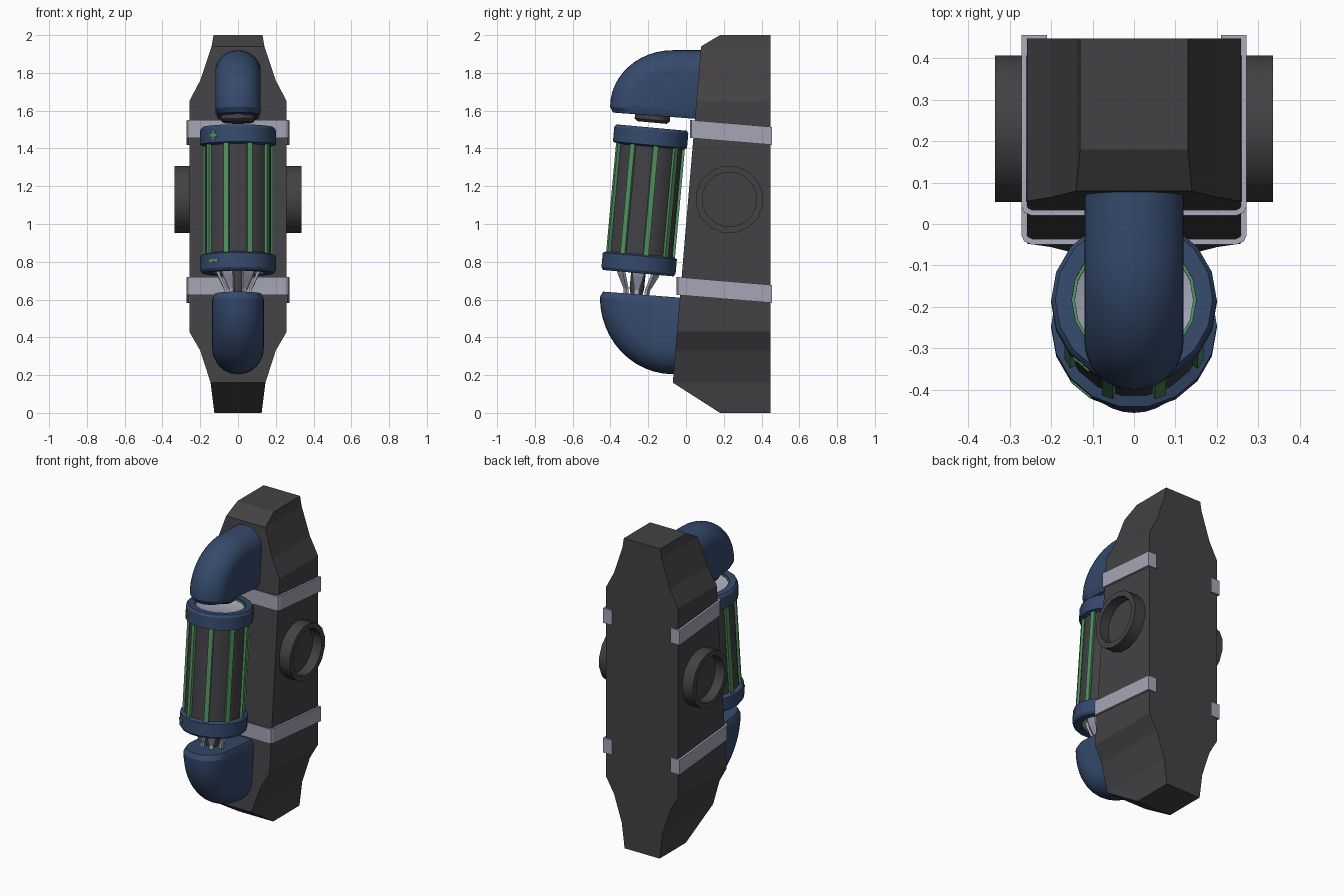
import bpy, bmesh
from math import sin, cos, pi, radians
from mathutils import Matrix, Vector

if "Cube" in bpy.data.objects:
    bpy.data.objects.remove(bpy.data.objects["Cube"])


def material(name, rgb):
    m = bpy.data.materials.new(name)
    m.use_nodes = True
    m.diffuse_color = (*rgb, 1)
    m.node_tree.nodes["Principled BSDF"].inputs["Base Color"].default_value = (*rgb, 1)
    return m


DARK = material("dark grey", (0.055, 0.053, 0.058))
BLUE = material("navy blue", (0.035, 0.068, 0.15))
GREEN = material("leaf green", (0.085, 0.29, 0.12))
STEEL = material("light steel", (0.38, 0.38, 0.47))

# The front of the housing and the cell lean back by the same small angle
LEAN = 0.084
CELL = Matrix.Translation((0, -0.2175, 1.125)) @ Matrix.Rotation(radians(-5.2), 4, 'X')


def front_y(z):
    return -0.07 + (z - 0.16) * LEAN


def finish(bm, name, mat, matrix=None, smooth=True):
    bmesh.ops.remove_doubles(bm, verts=bm.verts, dist=0.0002)
    bmesh.ops.recalc_face_normals(bm, faces=bm.faces)
    if matrix:
        bm.transform(matrix)
    mesh = bpy.data.meshes.new(name)
    bm.to_mesh(mesh)
    bm.free()
    obj = bpy.data.objects.new(name, mesh)
    bpy.context.collection.objects.link(obj)
    mesh.materials.append(mat)
    if smooth:
        bpy.ops.object.select_all(action='DESELECT')
        obj.select_set(True)
        bpy.context.view_layer.objects.active = obj
        bpy.ops.object.shade_smooth_by_angle(angle=radians(30))
    return obj


def loft(bm, sections, caps=True, closed=False):
    rings = [[bm.verts.new(p) for p in s] for s in sections]
    n = len(rings[0])
    pairs = list(zip(rings, rings[1:])) + ([(rings[-1], rings[0])] if closed else [])
    for a, b in pairs:
        for i in range(n):
            j = (i + 1) % n
            bm.faces.new((a[i], a[j], b[j], b[i]))
    if caps:
        bm.faces.new(rings[0])
        bm.faces.new(rings[-1])


def lathe(name, mat, profile, sides, matrix, closed=False):
    bm = bmesh.new()
    step = 2 * pi / sides
    loft(bm, [[(r * sin((i + 0.5) * step), -r * cos((i + 0.5) * step), h)
               for i in range(sides)] for r, h in profile], not closed, closed)
    return finish(bm, name, mat, matrix)


def block(bm, size, matrix):
    bmesh.ops.create_cube(bm, size=1, matrix=matrix @ Matrix.Diagonal((*size, 1)))


def around(degrees, radius, h):
    """Place at an angle from the front; local -y points outward."""
    return Matrix.Rotation(radians(degrees), 4, 'Z') @ Matrix.Translation((0, -radius, h))


# Housing: stacked rectangles with a leaning front and tapered ends
levels = [(0, 0.125), (0.16, 0.145), (0.33, 0.2), (0.43, 0.258),
          (1.65, 0.258), (1.76, 0.2), (1.94, 0.14), (2, 0.13)]
bm = bmesh.new()
sections = []
for z, w in levels:
    y = 0.18 if z in (0, 2) else front_y(z)
    sections.append([(-w, y, z), (w, y, z), (w, 0.448, z), (-w, 0.448, z)])
loft(bm, sections)
finish(bm, "housing", DARK, smooth=False)


# Straps: open bands hooking around the back corners
def strap(name, z, height=0.095, t=0.013):
    yf = front_y(z) - 0.022
    outer = [(0.21, 0.456), (0.272, 0.456), (0.272, yf + 0.022), (0.265, yf + 0.007), (0.248, yf)]
    inner = [(0.21, 0.456 - t), (0.272 - t, 0.456 - t), (0.272 - t, yf + 0.026),
             (0.256, yf + 0.018), (0.246, yf + t)]
    path = list(zip(outer, inner))
    path += [((-a[0], a[1]), (-b[0], b[1])) for a, b in reversed(path)]
    bm = bmesh.new()
    sections = []
    for a, b in path:
        sections.append([(p[0], p[1], z - LEAN * (p[1] - yf) + s * height / 2)
                         for p, s in ((a, -1), (a, 1), (b, 1), (b, -1))])
    loft(bm, sections)
    finish(bm, name, STEEL, smooth=False)


strap("upper_strap", 1.503)
strap("lower_strap", 0.672)

# Round side sockets with a recessed centre
for side, name in ((1, "left_socket"), (-1, "right_socket")):
    turn = Matrix.Translation((side * 0.25, 0.23, 1.13)) @ Matrix.Rotation(side * pi / 2, 4, 'Y')
    lathe(name, DARK, [(0.18, 0), (0.18, 0.085), (0.145, 0.085), (0.145, 0.02)], 16, turn)


# Elbows: domed sections fanned about a hinge line inside the housing
def elbow(name, hinge, start, end, w, arch, lip):
    hinge = Vector(hinge)
    rx, rz = -0.07 - start[0], end[1] - start[1]
    outline = [Vector((-0.07 - rx * cos(t * pi / 24), start[1] + rz * sin(t * pi / 24)))
               for t in range(13)] + [Vector(end)]

    def section(base, tip, half):
        d = tip - base
        length = d.length
        d.normalize()
        flat = [(-half, 0)]
        flat += [(-half * cos(k * pi / 16), length - arch + arch * sin(k * pi / 16))
                 for k in range(17)]
        flat.append((half, 0))
        return [(x, base.x + d.x * r, base.y + d.y * r) for x, r in flat]

    drop = Vector((0, lip))
    rim = section(hinge + drop, outline[0] + drop + Vector((0.016, 0)), w - 0.014)
    bm = bmesh.new()
    loft(bm, [rim] + [section(hinge, p, w) for p in outline])
    finish(bm, name, BLUE)


elbow("upper_elbow", (0.075, 1.585), (-0.402, 1.62), (0.08, 1.92), 0.12, 0.12, -0.03)
elbow("lower_elbow", (-0.03, 0.58), (-0.456, 0.612), (-0.04, 0.205), 0.137, 0.14, 0.03)

# Cell: dark barrel, end rings, green liners and steel dishes
lathe("cell_barrel", DARK, [(0.174, -0.34), (0.174, 0.34)], 18, CELL)
for s, word in ((1, "upper"), (-1, "lower")):
    end = CELL @ Matrix.Diagonal((1, 1, s, 1))
    lathe(word + "_ring", BLUE, [(0.172, 0.285), (0.2, 0.295), (0.2, 0.372), (0.19, 0.387),
                                 (0.15, 0.387), (0.15, 0.33)], 18, end, closed=True)
    lathe(word + "_liner", GREEN, [(0.151, 0.335), (0.151, 0.38), (0.143, 0.38), (0.143, 0.335)],
          18, end, closed=True)
    lathe(word + "_dish", STEEL, [(0.144, 0.33), (0.144, 0.372), (0.1, 0.352)], 18, end)

# Green ribs spaced around the barrel
bm = bmesh.new()
for i in range(9):
    block(bm, (0.028, 0.024, 0.62), around(20 + 40 * i, 0.174, 0))
finish(bm, "ribs", GREEN, CELL, smooth=False)

# Polarity plates on the rings
bm = bmesh.new()
block(bm, (0.05, 0.006, 0.014), around(-40, 0.198, 0.333))
block(bm, (0.014, 0.0062, 0.05), around(-40, 0.198, 0.333))
block(bm, (0.064, 0.006, 0.014), around(-40, 0.198, -0.333))
finish(bm, "polarity_plates", GREEN, CELL, smooth=False)

# Contact stub below the upper elbow
lathe("upper_contact", DARK, [(0.095, 0.48), (0.095, 0.428), (0.08, 0.414)], 18, CELL)

# Tapered claws and pin gripping the lower end
bm = bmesh.new()
for i in range(6):
    spin = Matrix.Rotation(radians(60 * i + 30), 4, 'Z')
    rings = []
    for r, h, w in ((0.12, -0.34, 0.035), (0.1, -0.4, 0.03), (0.065, -0.475, 0.013), (0.065, -0.53, 0.013)):
        rings.append([spin @ Vector((x, y, h)) for x, y in
                      ((-w, -r - 0.008), (w, -r - 0.008), (w, -r + 0.008), (-w, -r + 0.008))])
    loft(bm, rings)
finish(bm, "lower_claws", STEEL, CELL, smooth=False)
lathe("lower_pin", DARK, [(0.04, -0.34), (0.04, -0.47), (0.025, -0.53)], 12, CELL)
